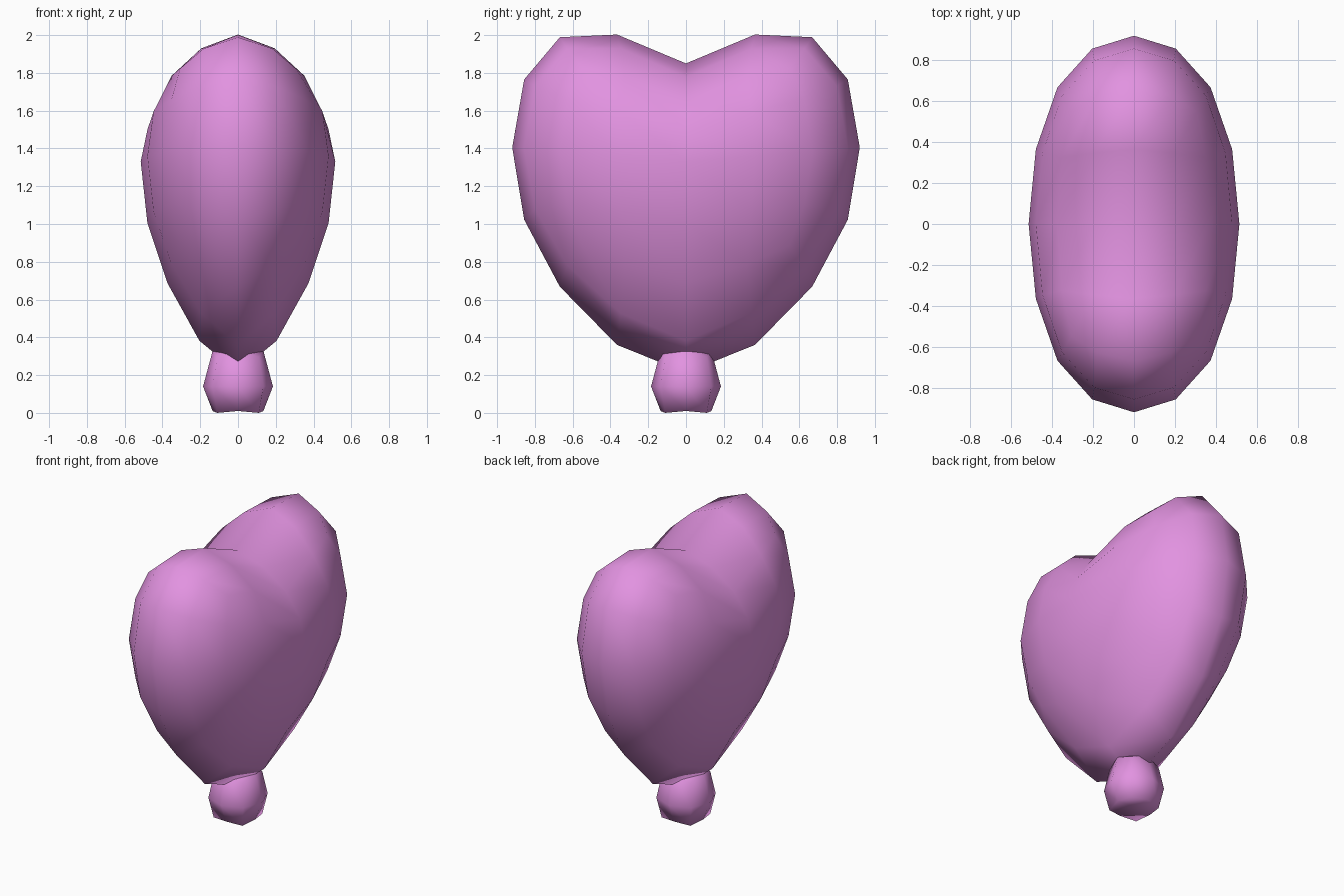
import bpy

if "Cube" in bpy.data.objects:
    bpy.data.objects.remove(bpy.data.objects["Cube"])

mat = bpy.data.materials.new("pink")
mat.diffuse_color = (0.76, 0.29, 0.75, 1)
mat.use_nodes = True
mat.node_tree.nodes["Principled BSDF"].inputs["Base Color"].default_value = mat.diffuse_color


def quad_ball(name, level, shape):
    """Subdivided cube normalised to unit radius, then reshaped per vertex."""
    bpy.ops.mesh.primitive_cube_add(size=2)
    ob = bpy.context.object
    ob.name = name
    sub = ob.modifiers.new("round", 'SUBSURF')
    sub.levels = level
    bpy.ops.object.modifier_apply(modifier="round")
    r = max(v.co.x for v in ob.data.vertices)
    for v in ob.data.vertices:
        v.co = shape(*(v.co / r))
    bpy.ops.object.shade_smooth()
    ob.data.materials.append(mat)
    return ob


# Heart: upper half dented towards y = 0, lower half drawn to a blunt point
def heart(x, y, z):
    ax, ay = abs(x), abs(y)
    mid = 1.33 + 0.075 * ay
    if z > 0:
        h = 0.52 + 0.43 * ay - 0.1 * ax * (1 - ay)
    else:
        h = 1.117 - 0.18 * ay - 0.32 * ax
        if -0.97 < z < -0.8:
            h += 0.028
    return (0.515 * x, 0.92 * y, mid + h * z)


# Knot: small ball with a hollowed underside
def knot(x, y, z):
    if z < -0.9:
        h = 0.02
    elif z < -0.65:
        h = 0.01
    elif z < -0.1:
        h = 0.0
    else:
        h = 0.14 + 0.26 * z
    return (0.185 * x, 0.185 * y, h)


quad_ball("heart_balloon", 2, heart)
quad_ball("balloon_knot", 1, knot)
